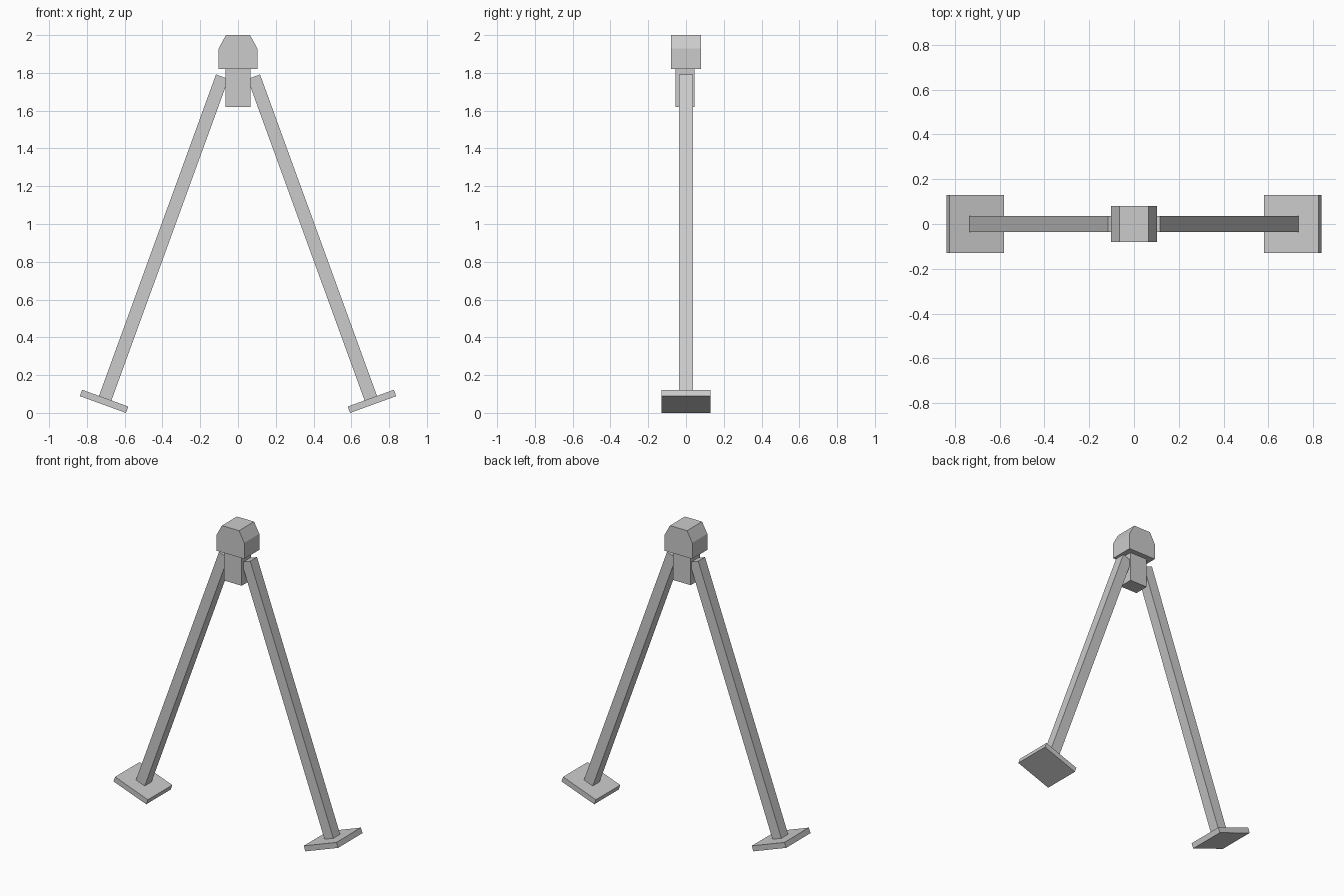
import bpy
import bmesh
from math import radians
from mathutils import Matrix, Vector

if "Cube" in bpy.data.objects:
    bpy.data.objects.remove(bpy.data.objects["Cube"])

TILT = radians(20)


def make_object(name, bm):
    bmesh.ops.recalc_face_normals(bm, faces=bm.faces)
    mesh = bpy.data.meshes.new(name)
    bm.to_mesh(mesh)
    bm.free()
    obj = bpy.data.objects.new(name, mesh)
    bpy.context.collection.objects.link(obj)
    return obj


def box(name, size, centre, matrix=Matrix()):
    bm = bmesh.new()
    local = Matrix.Translation(centre) @ Matrix.Diagonal((*size, 1))
    bmesh.ops.create_cube(bm, size=1, matrix=matrix @ local)
    return make_object(name, bm)


# Head: chamfered profile extruded front to back
half = [(0.103, 1.82), (0.103, 1.928), (0.064, 2.0)]
profile = half + [(-x, z) for x, z in reversed(half)]
bm = bmesh.new()
face = bm.faces.new([bm.verts.new((x, -0.08, z)) for x, z in profile])
ext = bmesh.ops.extrude_face_region(bm, geom=[face])
verts = [v for v in ext["geom"] if isinstance(v, bmesh.types.BMVert)]
bmesh.ops.translate(bm, verts=verts, vec=(0, 0.16, 0))
make_object("head", bm)

# Hinge block below the head
box("hinge_block", (0.132, 0.10, 0.20), (0, -0.005, 1.72))

# Splayed legs with square foot plates, built in the leg's tilted frame
for side, sign in (("right", 1), ("left", -1)):
    frame = Matrix.Translation(Vector((sign * 0.703, 0, 0.078))) @ Matrix.Rotation(-sign * TILT, 4, "Y")
    box(side + "_leg", (0.07, 0.072, 1.811), (0, 0, 0.9055), frame)
    box(side + "_foot", (0.26, 0.26, 0.036), (0, 0, -0.018), frame)
